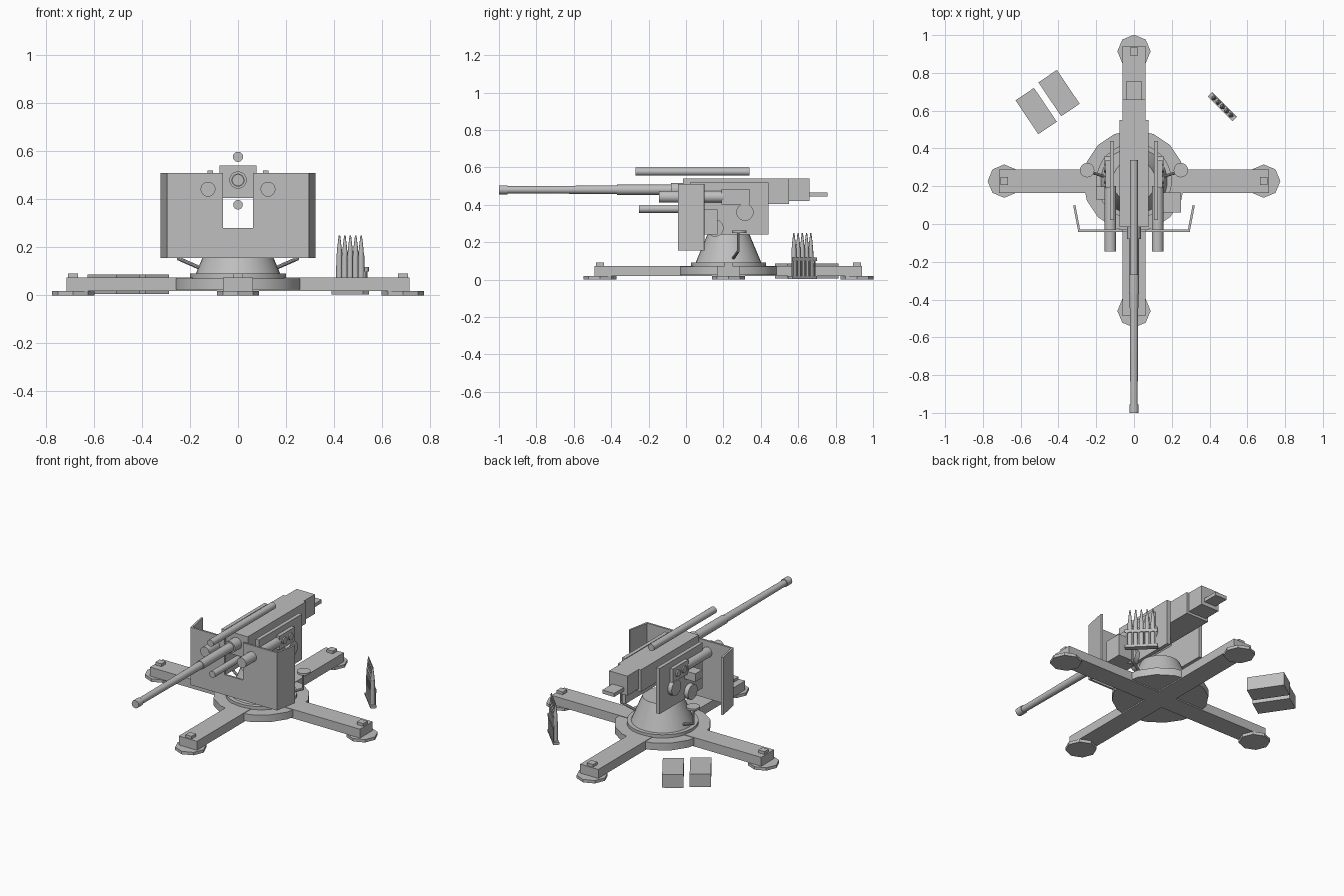
import bpy, math
from mathutils import Vector

cube = bpy.data.objects.get("Cube")
if cube:
    bpy.data.objects.remove(cube, do_unlink=True)

metal = bpy.data.materials.new("plain_grey")
metal.use_nodes = True
GREY = (0.52, 0.52, 0.52, 1)
metal.diffuse_color = GREY
metal.node_tree.nodes["Principled BSDF"].inputs["Base Color"].default_value = GREY

CY = 0.227  # centre of the mount along y


def box(name, x, y, z, turn=0):
    """Box from (low, high) ranges, optionally turned about its upright axis."""
    mid = [(a + b) / 2 for a, b in (x, y, z)]
    bpy.ops.mesh.primitive_cube_add(size=1, location=mid, rotation=(0, 0, turn))
    ob = bpy.context.object
    ob.name = name
    ob.scale = [b - a for a, b in (x, y, z)]
    ob.data.materials.append(metal)
    return ob


def rod(name, start, end, r0, r1=None, sides=24, smooth=True):
    """Cylinder or cone between two points."""
    a, b = Vector(start), Vector(end)
    bpy.ops.mesh.primitive_cone_add(vertices=sides, radius1=r0, radius2=r0 if r1 is None else r1,
                                    depth=(b - a).length, location=(a + b) / 2)
    ob = bpy.context.object
    ob.name = name
    ob.rotation_euler = (b - a).to_track_quat('Z', 'Y').to_euler()
    if smooth:
        bpy.ops.object.shade_smooth_by_angle(angle=math.radians(35))
    ob.data.materials.append(metal)
    return ob


def prism(name, outline, place_low, place_high):
    """Extrude a flat outline between two placements."""
    n = len(outline)
    verts = [place_low(*p) for p in outline] + [place_high(*p) for p in outline]
    faces = [list(range(n))[::-1], list(range(n, 2 * n))]
    faces += [(i, (i + 1) % n, n + (i + 1) % n, n + i) for i in range(n)]
    mesh = bpy.data.meshes.new(name)
    mesh.from_pydata(verts, [], faces)
    mesh.materials.append(metal)
    ob = bpy.data.objects.new(name, mesh)
    bpy.context.collection.objects.link(ob)
    bpy.context.view_layer.objects.active = ob
    ob.select_set(True)
    bpy.ops.object.mode_set(mode='EDIT')
    bpy.ops.mesh.select_all(action='SELECT')
    bpy.ops.mesh.normals_make_consistent(inside=False)
    bpy.ops.object.mode_set(mode='OBJECT')
    return ob


# Cross-shaped base with pads and lugs at the four ends
box("side_arms", (-0.715, 0.715), (CY - 0.062, CY + 0.062), (0.018, 0.073))
box("long_arms", (-0.062, 0.062), (CY - 0.715, CY + 0.715), (0.018, 0.073))
rod("base_disc", (0, CY, 0.025), (0, CY, 0.07), 0.27, sides=16)
for dx, dy in ((1, 0), (-1, 0), (0, 1), (0, -1)):
    x, y = dx * 0.687, CY + dy * 0.687
    rod("foot_pad", (x, y, 0), (x, y, 0.018), 0.088, sides=8, smooth=False)
    box("arm_lug", (x - 0.021, x + 0.021), (y - 0.021, y + 0.021), (0.07, 0.09))

# Pedestal
rod("turning_ring", (0, CY, 0.065), (0, CY, 0.09), 0.2, sides=32)
rod("pedestal", (0, CY, 0.085), (0, CY, 0.24), 0.178, 0.113, sides=32)

# Receiver and breech
box("receiver", (-0.077, 0.077), (-0.015, 0.55), (0.405, 0.54))
box("breech_block", (-0.062, 0.062), (0.55, 0.66), (0.42, 0.54))
box("loading_tray", (-0.04, 0.04), (0.66, 0.757), (0.443, 0.465))

# Barrel and recoil cylinders
BZ = 0.48
rod("muzzle", (0, -1, BZ), (0, -0.955, BZ), 0.024)
rod("barrel", (0, -0.96, BZ), (0, -0.37, BZ), 0.019, 0.023)
rod("barrel_sleeve", (0, -0.37, BZ), (0, 0, BZ), 0.027)
rod("barrel_collar", (0, -0.08, BZ), (0, 0, BZ), 0.036)
rod("upper_recoil_cylinder", (0, -0.27, 0.577), (0, 0.34, 0.577), 0.021)
rod("lower_recoil_cylinder", (0, -0.25, 0.377), (0, 0.3, 0.377), 0.02)

# Shield with an open slot for the gun
outline = [(-0.295, 0.155), (0.295, 0.155), (0.295, 0.51), (0.062, 0.51),
           (0.062, 0.28), (-0.062, 0.28), (-0.062, 0.51), (-0.295, 0.51)]
prism("shield_front", outline, lambda x, z: (x, -0.042, z), lambda x, z: (x, -0.03, z))

# Parts found on both sides
for s in (-1, 1):
    wing = [(s * 0.283, -0.042), (s * 0.295, -0.042), (s * 0.322, 0.097), (s * 0.31, 0.1)]
    prism("shield_wing", wing, lambda x, y: (x, y, 0.155), lambda x, y: (x, y, 0.51))

    def span(a, b):
        return tuple(sorted((s * a, s * b)))

    box("cradle_cheek", span(0.105, 0.128), (0.022, 0.44), (0.24, 0.52))
    rod("side_cylinder", (s * 0.125, -0.145, 0.442), (s * 0.125, 0.2, 0.442), 0.031)
    box("dial_panel", span(0.125, 0.15), (0.19, 0.34), (0.4, 0.485))
    for y in (0.235, 0.295):
        rod("dial", (s * 0.145, y, 0.443), (s * 0.158, y, 0.443), 0.02)
    for y, z in ((0.315, 0.36), (0.155, 0.275)):
        rod("hand_wheel", (s * 0.12, y, z), (s * 0.155, y, z), 0.046)

    # Crew seat on a bent post
    x = s * 0.248
    rod("seat", (x, 0.285, 0.25), (x, 0.285, 0.262), 0.038)
    rod("seat_post", (x, 0.28, 0.15), (x, 0.28, 0.252), 0.006, sides=10)
    rod("seat_brace", (x, 0.28, 0.153), (s * 0.15, 0.25, 0.11), 0.008, sides=10)

# Control boxes, different on each side
box("large_control_box", (0.125, 0.25), (0.06, 0.168), (0.24, 0.375))
box("small_control_box", (-0.202, -0.125), (0.13, 0.198), (0.365, 0.415))

# Two crates on the ground
for x, y in ((-0.397, 0.693), (-0.518, 0.598)):
    box("crate", (x - 0.108, x + 0.108), (y - 0.059, y + 0.059), (0.005, 0.087), math.radians(-56))

# Shell rack, laid out along a diagonal
TURN = math.radians(-45)


def rack_box(name, along, across, z):
    """Box in the rack's own directions."""
    a, c = sum(along) / 2, sum(across) / 2
    x = 0.468 + a * math.cos(TURN) - c * math.sin(TURN)
    y = 0.622 + a * math.sin(TURN) + c * math.cos(TURN)
    ha, hc = (along[1] - along[0]) / 2, (across[1] - across[0]) / 2
    box(name, (x - ha, x + ha), (y - hc, y + hc), z, TURN)


rack_box("rack_base", (-0.093, 0.093), (-0.017, 0.017), (0.003, 0.018))
rack_box("rack_rail", (-0.093, 0.093), (0.011, 0.017), (0.098, 0.117))
for i in range(6):
    a = -0.08 + i * 0.032
    rack_box("rack_post", (a - 0.004, a + 0.004), (0.011, 0.017), (0.015, 0.1))
for i in range(5):
    a = (i - 2) * 0.032
    x, y = 0.468 + a * math.cos(TURN), 0.622 + a * math.sin(TURN)
    rod("shell_case", (x, y, 0.018), (x, y, 0.165), 0.014, 0.013, sides=12)
    rod("shell_body", (x, y, 0.165), (x, y, 0.2), 0.012, 0.009, sides=12)
    rod("shell_tip", (x, y, 0.2), (x, y, 0.25), 0.009, 0.003, sides=12)
